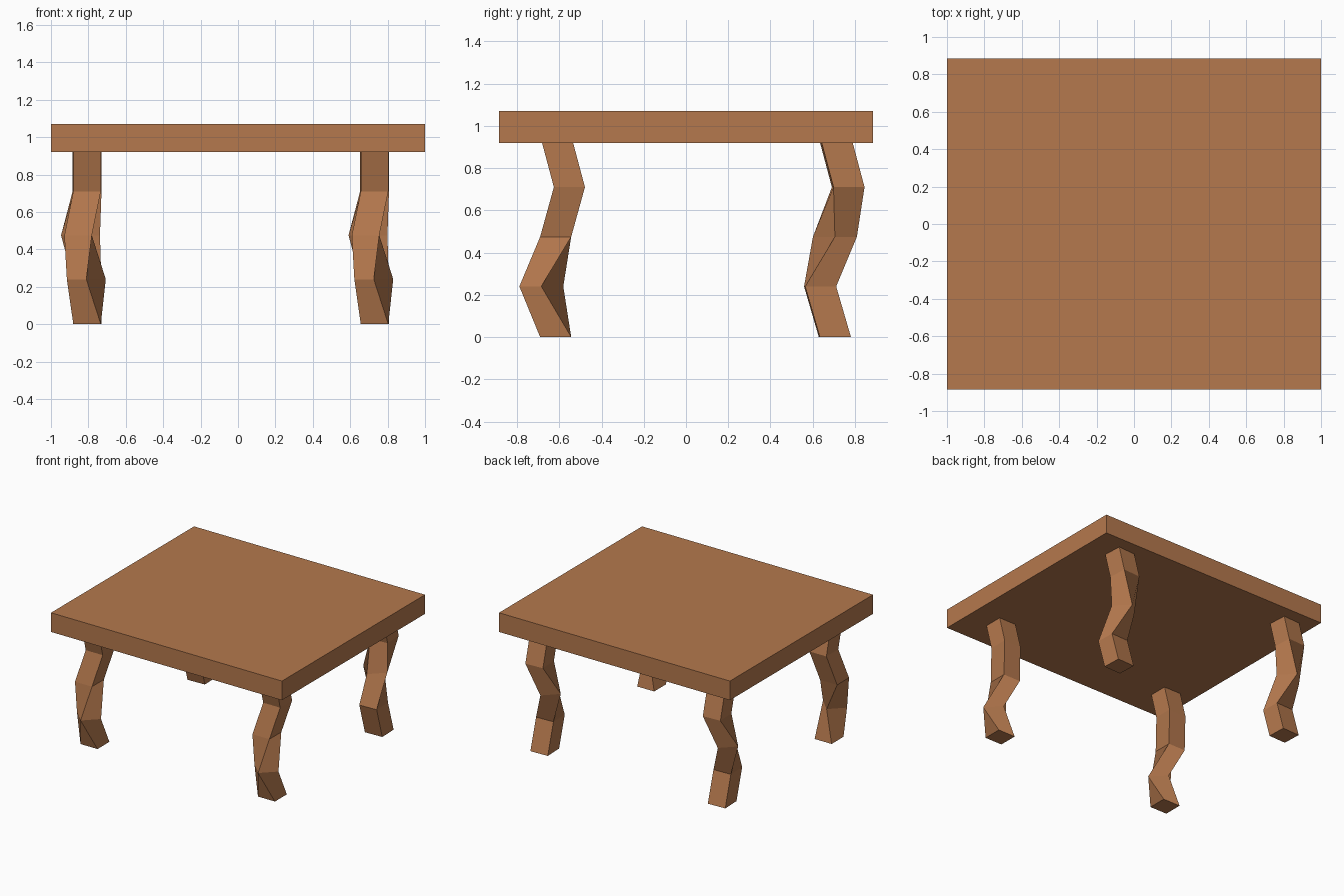
import bpy, bmesh
from math import radians, sqrt, sin, cos, pi

if "Cube" in bpy.data.objects:
    bpy.data.objects.remove(bpy.data.objects["Cube"])

wood = bpy.data.materials.new("wood")
wood.diffuse_color = (0.46, 0.19, 0.075, 1)
wood.use_nodes = True
wood.node_tree.nodes["Principled BSDF"].inputs["Base Color"].default_value = wood.diffuse_color


def add_object(name, bm):
    bmesh.ops.recalc_face_normals(bm, faces=bm.faces)
    mesh = bpy.data.meshes.new(name)
    bm.to_mesh(mesh)
    bm.free()
    mesh.materials.append(wood)
    obj = bpy.data.objects.new(name, mesh)
    bpy.context.collection.objects.link(obj)
    return obj


def leg(name, dx, sections, side=0.147):
    """Loft square sections (x, y, z, twist in degrees) into a crooked leg."""
    bm = bmesh.new()
    rings = []
    r = side / sqrt(2)
    for x, y, z, twist in sections:
        angles = [radians(twist) + pi / 4 + i * pi / 2 for i in range(4)]
        rings.append([bm.verts.new((x + dx + r * cos(a), y + r * sin(a), z)) for a in angles])
    for lo, hi in zip(rings, rings[1:]):
        for i in range(4):
            j = (i + 1) % 4
            bm.faces.new((lo[i], lo[j], hi[j], hi[i]))
    bm.faces.new(rings[0])
    bm.faces.new(rings[-1])
    return add_object(name, bm)


# Table top slab
bm = bmesh.new()
bmesh.ops.create_cube(bm, size=1)
bmesh.ops.scale(bm, vec=(2, 1.77, 0.15), verts=bm.verts)
bmesh.ops.translate(bm, vec=(0, 0, 0.995), verts=bm.verts)
add_object("table_top", bm)

# Crooked legs: front pair twists near the foot, back pair at mid height
front = [(-0.807, -0.617, 0, 0), (-0.811, -0.685, 0.24, -45), (-0.855, -0.617, 0.475, 0),
         (-0.807, -0.552, 0.71, 0), (-0.807, -0.608, 0.92, 0)]
back = [(-0.807, 0.705, 0, 2), (-0.807, 0.635, 0.24, 2), (-0.842, 0.705, 0.475, 45),
        (-0.807, 0.768, 0.71, 3), (-0.807, 0.712, 0.92, 3)]
for side_name, dx in (("left", 0), ("right", 1.537)):
    leg("front_leg_" + side_name, dx, front)
    leg("back_leg_" + side_name, dx, back)
